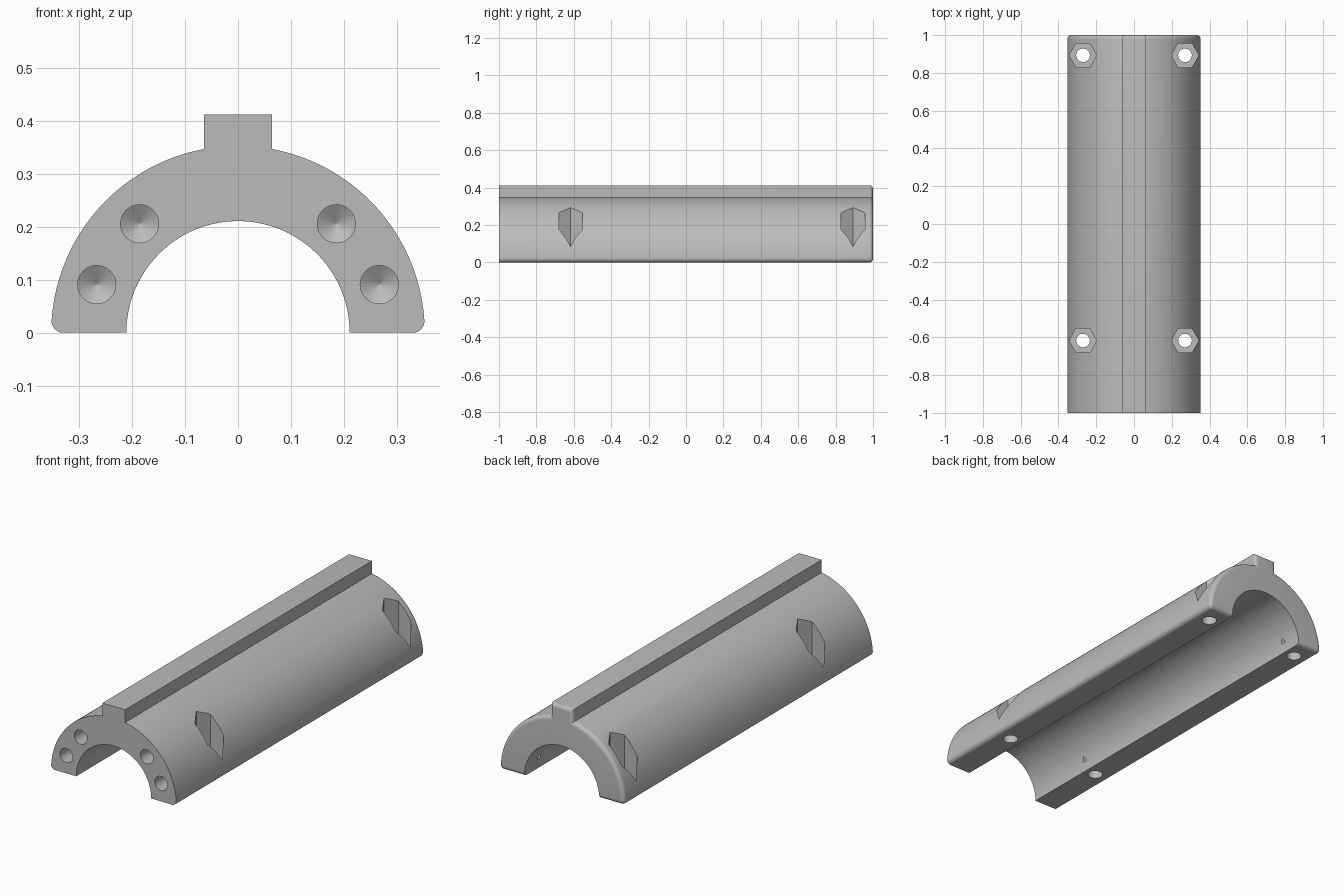
import bpy, bmesh
from math import sin, cos, pi, sqrt, atan2, asin, acos

OUTER, INNER = 0.353, 0.211
RAIL_HALF, RAIL_TOP = 0.064, 0.412
CORNER, FILLET = 0.022, 0.02

if "Cube" in bpy.data.objects:
    bpy.data.objects.remove(bpy.data.objects["Cube"], do_unlink=True)

grey = bpy.data.materials.new("plain grey")
grey.use_nodes = True
GREY = (0.5, 0.5, 0.5, 1)
grey.diffuse_color = GREY
grey.node_tree.nodes["Principled BSDF"].inputs["Base Color"].default_value = GREY


def arc(cx, cz, r, a0, a1, n):
    steps = [a0 + (a1 - a0) * i / n for i in range(n + 1)]
    return [(cx + r * cos(a), cz + r * sin(a)) for a in steps]


def loft(name, rings):
    """Closed solid through a list of equally long rings of points."""
    bm = bmesh.new()
    loops = [[bm.verts.new(p) for p in ring] for ring in rings]
    n = len(loops[0])
    for a, b in zip(loops, loops[1:]):
        for i in range(n):
            j = (i + 1) % n
            bm.faces.new((a[i], a[j], b[j], b[i]))
    bm.faces.new(loops[0])
    bm.faces.new(loops[-1])
    bmesh.ops.recalc_face_normals(bm, faces=bm.faces)
    mesh = bpy.data.meshes.new(name)
    bm.to_mesh(mesh)
    bm.free()
    mesh.materials.append(grey)
    obj = bpy.data.objects.new(name, mesh)
    bpy.context.collection.objects.link(obj)
    return obj


def profile(d):
    """Half-ring section with top rail, outer outline inset by d."""
    corner_x = sqrt((OUTER - CORNER) ** 2 - CORNER ** 2)
    start = atan2(CORNER, corner_x)
    r, w = OUTER - d, RAIL_HALF - d
    right = arc(corner_x, CORNER, CORNER - d, -pi / 2, start, 8)
    right += arc(0, 0, r, start, acos(w / r), 40)[1:]
    right.append((w, RAIL_TOP - d))
    left = [(-x, z) for x, z in reversed(right)]
    low = asin(d / INNER)
    return right + left + arc(0, 0, INNER, pi - low, low, 64)


# Half-round shell with a rail; only the back end has a rounded edge
layers = [(-1, 0)]
for i in range(8):
    a = i / 7 * pi / 2
    layers.append((1 - FILLET + FILLET * sin(a), FILLET * (1 - cos(a))))
shell = loft("half_round_shell", [[(x, y, z) for x, z in profile(d)] for y, d in layers])

cutters = []
for side in (-1, 1):
    # Bolt holes with hexagonal nut pockets
    for y in (-0.617, 0.893):
        for name, r, n, z0, z1 in (("nut_pocket", 0.073, 6, 0.05, 0.5),
                                   ("bolt_hole", 0.036, 40, -0.05, 0.1)):
            ring = arc(side * 0.27, y, r, 0, 2 * pi * (n - 1) / n, n - 1)
            cutters.append(loft(name, [[(px, py, z) for px, py in ring] for z in (z0, z1)]))
    # Blind drilled holes with conical tips in the front end
    for x, z in ((0.186, 0.206), (0.267, 0.091)):
        rings = []
        for y, r in ((-1.05, 0.036), (-0.8, 0.036), (-0.778, 0.0005)):
            rings.append([(px, y, pz) for px, pz in arc(side * x, z, r, 0, 2 * pi * 39 / 40, 39)])
        cutters.append(loft("drilled_hole", rings))

# Cut the openings, then remove the cutters
bpy.context.view_layer.objects.active = shell
for cutter in cutters:
    cutter.hide_render = True
    mod = shell.modifiers.new("cut", 'BOOLEAN')
    mod.operation, mod.solver, mod.object = 'DIFFERENCE', 'EXACT', cutter
    bpy.ops.object.modifier_apply(modifier=mod.name)
    bpy.data.objects.remove(cutter, do_unlink=True)

for obj in bpy.context.selected_objects:
    obj.select_set(False)
shell.select_set(True)
bpy.ops.object.shade_smooth_by_angle(angle=pi / 6)
